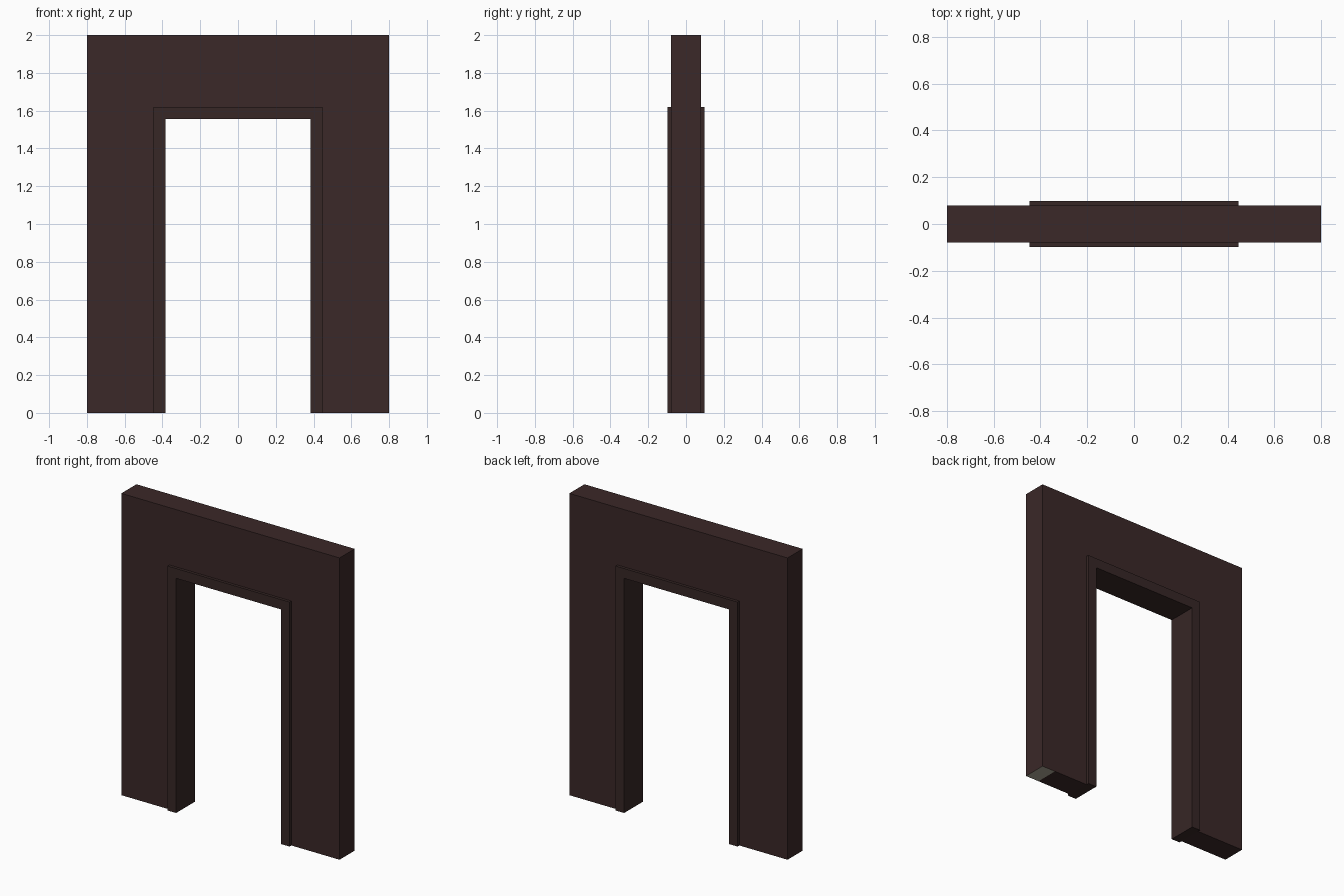
import bpy, bmesh

if "Cube" in bpy.data.objects:
    bpy.data.objects.remove(bpy.data.objects["Cube"])


def material(name, rgb):
    m = bpy.data.materials.new(name)
    m.diffuse_color = (*rgb, 1.0)
    m.use_nodes = True
    m.node_tree.nodes["Principled BSDF"].inputs["Base Color"].default_value = m.diffuse_color
    return m


dark_wall = material("dark brown wall", (0.043, 0.021, 0.021))
dark_trim = material("dark brown trim", (0.038, 0.020, 0.019))
pale_stone = material("pale stone", (0.42, 0.39, 0.31))


def arch(name, outer, inner, half_depth, mats):
    """Upside-down U profile, (half width, height) outside and inside, extruded along y."""
    (ox, oz), (ix, iz) = outer, inner
    profile = [(-ox, 0), (-ox, oz), (ox, oz), (ox, 0),
               (ix, 0), (ix, iz), (-ix, iz), (-ix, 0)]
    bm = bmesh.new()
    face = bm.faces.new([bm.verts.new((x, -half_depth, z)) for x, z in profile])
    ext = bmesh.ops.extrude_face_region(bm, geom=[face])
    moved = [v for v in ext["geom"] if isinstance(v, bmesh.types.BMVert)]
    bmesh.ops.translate(bm, verts=moved, vec=(0, 2 * half_depth, 0))
    bmesh.ops.recalc_face_normals(bm, faces=bm.faces)

    # Pale patch under the outer end of the right leg
    if len(mats) > 1:
        def sole():
            return [f for f in bm.faces if f.normal.z < -0.9
                    and f.calc_center_median().z < 0.01
                    and f.calc_center_median().x > 0]
        foot = sole()[0]
        bmesh.ops.bisect_plane(bm, geom=[foot, *foot.edges, *foot.verts],
                               plane_co=(0.70, 0, 0), plane_no=(1, 0, 0))
        bm.normal_update()
        for f in sole():
            if f.calc_center_median().x > 0.70:
                f.material_index = 1

    mesh = bpy.data.meshes.new(name)
    bm.to_mesh(mesh)
    bm.free()
    for m in mats:
        mesh.materials.append(m)
    obj = bpy.data.objects.new(name, mesh)
    bpy.context.collection.objects.link(obj)
    return obj


# Wall panel with the doorway cut out
arch("wall", (0.80, 2.00), (0.447, 1.62), 0.079, [dark_wall, pale_stone])

# Door frame lining the opening, slightly proud of both wall faces
arch("door_frame", (0.447, 1.62), (0.385, 1.555), 0.098, [dark_trim])
